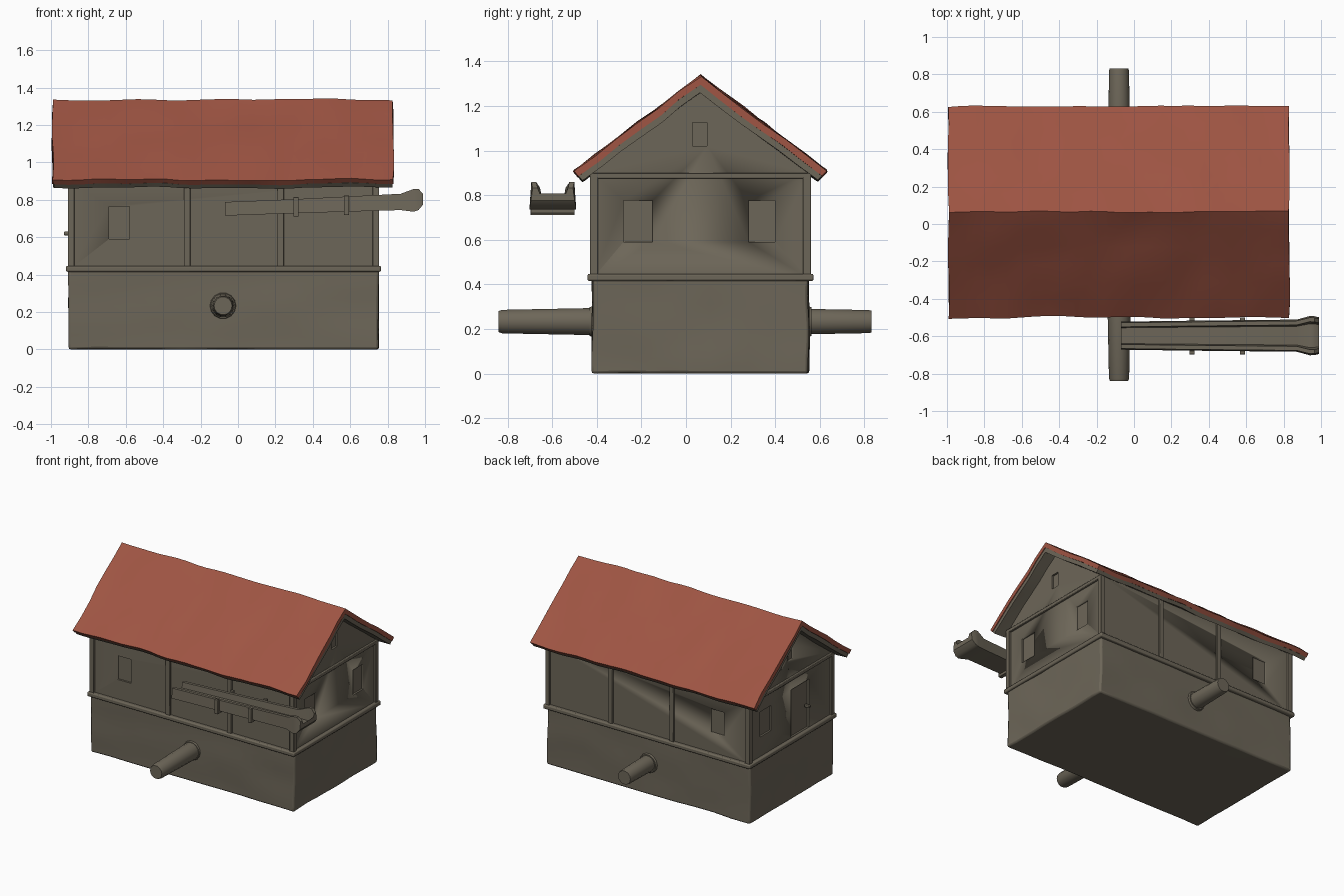
import bpy, bmesh, math
from mathutils import Vector, noise

if "Cube" in bpy.data.objects:
    bpy.data.objects.remove(bpy.data.objects["Cube"])


def material(name, rgb):
    m = bpy.data.materials.new(name)
    m.diffuse_color = (*rgb, 1)
    m.use_nodes = True
    m.node_tree.nodes["Principled BSDF"].inputs["Base Color"].default_value = m.diffuse_color
    return m


GREY = material("weathered grey", (0.152, 0.133, 0.098))
RED = material("roof red", (0.345, 0.090, 0.056))


def finish(bm, name, mat, wobble=0.0, bevel=0.0, angle=35):
    bmesh.ops.recalc_face_normals(bm, faces=bm.faces[:])
    for v in bm.verts:
        if wobble:
            v.co += noise.noise_vector(v.co * 5.0) * wobble
            v.co.z = max(v.co.z, 0)
    me = bpy.data.meshes.new(name)
    bm.to_mesh(me)
    bm.free()
    ob = bpy.data.objects.new(name, me)
    bpy.context.collection.objects.link(ob)
    me.materials.append(mat)
    if bevel:
        b = ob.modifiers.new("soft edges", 'BEVEL')
        b.width, b.segments, b.limit_method = bevel, 2, 'ANGLE'
    bpy.ops.object.select_all(action='DESELECT')
    ob.select_set(True)
    bpy.context.view_layer.objects.active = ob
    bpy.ops.object.shade_smooth_by_angle(angle=math.radians(angle))
    return ob


def loft(name, rings, mat, **kw):
    """Skin closed rings of equal point count and cap both ends."""
    bm = bmesh.new()
    vs = [[bm.verts.new(p) for p in r] for r in rings]
    n = len(rings[0])
    for a, b in zip(vs, vs[1:]):
        for i in range(n):
            j = (i + 1) % n
            bm.faces.new((a[i], a[j], b[j], b[i]))
    bm.faces.new(vs[0])
    bm.faces.new(vs[-1])
    return finish(bm, name, mat, **kw)


def box(name, lo, hi, mat=GREY, cuts=0, **kw):
    bm = bmesh.new()
    bmesh.ops.create_cube(bm, size=1)
    lo, hi = Vector(lo), Vector(hi)
    for v in bm.verts:
        v.co = Vector([lo[i] + (v.co[i] + 0.5) * (hi[i] - lo[i]) for i in range(3)])
    if cuts:
        bmesh.ops.subdivide_edges(bm, edges=bm.edges[:], cuts=cuts, use_grid_fill=True)
    return finish(bm, name, mat, **kw)


def prism(name, profile, x0, x1, mat, steps=1, **kw):
    xs = [x0 + (x1 - x0) * i / steps for i in range(steps + 1)]
    return loft(name, [[(x, y, z) for y, z in profile] for x in xs], mat, **kw)


YC = 0.065                                   # ridge line of the house
XL, XR, YF, YB = -0.91, 0.755, -0.43, 0.56   # upper storey outline

# Stone base and ledge
box("stone_base", (-0.905, -0.42, 0), (0.75, 0.55, 0.43), cuts=10, wobble=0.008, bevel=0.012)
box("floor_ledge", (-0.92, -0.442, 0.415), (0.765, 0.572, 0.447), bevel=0.008)

# Upper walls with gables, slightly inside the timber frame
walls = prism("upper_walls", [(YF + .015, .43), (YB - .015, .43), (YB - .015, .90),
                              (YC, 1.285), (YF + .015, .90)], XL + .015, XR - .015, GREY)

# Recessed windows and door
D = 0.014
openings = []


def end_opening(side, y0, y1, z0, z1):
    x = XL + .015 if side < 0 else XR - .015
    openings.append(((x - D, y0, z0), (x + D, y1, z1)))


for y0, y1 in ((-0.28, -0.15), (0.28, 0.40)):
    end_opening(1, y0, y1, 0.59, 0.775)
end_opening(-1, 0.29, 0.42, 0.59, 0.775)
end_opening(-1, -0.15, 0.06, 0.45, 0.80)
for s in (-1, 1):
    end_opening(s, 0.03, 0.095, 1.02, 1.125)
for y in (YF + .015, YB - .015):
    openings.append(((-0.69, y - D, 0.59), (-0.58, y + D, 0.765)))
for i, (lo, hi) in enumerate(openings):
    c = box("opening_cutter_%d" % i, lo, hi)
    c.hide_render = True
    c.hide_set(True)
    m = walls.modifiers.new("opening", 'BOOLEAN')
    m.operation, m.object, m.solver = 'DIFFERENCE', c, 'EXACT'
bpy.context.view_layer.update()
dg = bpy.context.evaluated_depsgraph_get()
cut_mesh = bpy.data.meshes.new_from_object(walls.evaluated_get(dg))
walls.modifiers.clear()
walls.data = cut_mesh
for o in [o for o in bpy.data.objects if "cutter" in o.name]:
    bpy.data.objects.remove(o)

# Door knob on the left end
box("door_knob", (-0.93, -0.125, 0.61), (-0.89, -0.105, 0.63), bevel=0.004)

# Timber frame: corner posts, wall posts and gable beams
W = 0.035
for sx, x in (("left", XL), ("right", XR - W)):
    for sy, y in (("front", YF), ("back", YB - W)):
        box(f"{sy}_{sx}_corner_post", (x, y, 0.44), (x + W, y + W, 0.89), bevel=0.004)
    box(f"{sx}_gable_beam", (x, YF, 0.875), (x + W, YB, 0.90), bevel=0.004)
for sy, y in (("front", YF), ("back", YB - W)):
    for i, x in enumerate((-0.29, 0.21)):
        box(f"{sy}_wall_post_{i}", (x, y, 0.44), (x + W, y + W, 0.91), bevel=0.004)

# Roof: grey boards underneath, red covering on top
top = [(-0.565, 0.908), (0, 1.335), (0.565, 0.908)]
mid = [(-0.543, 0.885), (0, 1.298), (0.543, 0.885)]
low = [(-0.525, 0.865), (0, 1.262), (0.525, 0.865)]


def layer(upper, lower):
    """Roof layer outline with extra points along each slope."""
    def dense(p):
        out = []
        for a, b in zip(p, p[1:]):
            out += [(YC + a[0] + (b[0] - a[0]) * t / 6, a[1] + (b[1] - a[1]) * t / 6)
                    for t in range(6)]
        return out + [(YC + p[-1][0], p[-1][1])]
    return dense(upper) + dense(lower)[::-1]


prism("roof_covering", layer(top, mid), -0.99, 0.83, RED, steps=24, wobble=0.012)
prism("roof_boards", layer(mid, low), -0.985, 0.825, GREY, steps=24, wobble=0.01)


# Axle log through the base, with collars at the walls
def log(name, stations, n=14):
    loft(name, [[(-0.08 + r * math.cos(2 * math.pi * i / n), y,
                  0.233 + r * math.sin(2 * math.pi * i / n)) for i in range(n)]
                for y, r in stations], GREY, angle=40)


log("axle_log", [(-0.84, .048), (-0.825, .054), (-0.43, .062),
                 (0.56, .058), (0.82, .053), (0.832, .050)])
log("front_axle_collar", [(-0.432, .066), (-0.41, .074)])
log("back_axle_collar", [(0.54, .074), (0.562, .066)])


# Open water trough with a flared spout end
def trough_ring(x, zb, zt, w):
    f, t, yc = zb + 0.032, 0.022, -0.597
    pts = [(-w, zb), (w, zb), (w * .92, zt), (w * .92 - t, zt),
           (w * .72 - .012, f), (-w * .72 + .012, f), (-w * .92 + t, zt), (-w * .92, zt)]
    return [(x, yc + y, z) for y, z in pts]


loft("water_trough", [trough_ring(*s) for s in (
    (-0.07, .715, .788, .075), (0.30, .728, .803, .080), (0.87, .745, .832, .086),
    (0.94, .736, .858, .105), (0.965, .745, .858, .104), (0.99, .775, .832, .098))], GREY)

# Straps holding the trough
for i, (x, z) in enumerate(((0.31, 0.71), (0.58, 0.718))):
    box(f"trough_strap_{i}", (x - .014, -0.697, z), (x + .014, -0.499, z + .03), bevel=0.003)
    for side, y in (("front", -0.697), ("back", -0.519)):
        box(f"{side}_strap_arm_{i}", (x - .014, y, z), (x + .014, y + .02, z + .105), bevel=0.003)
